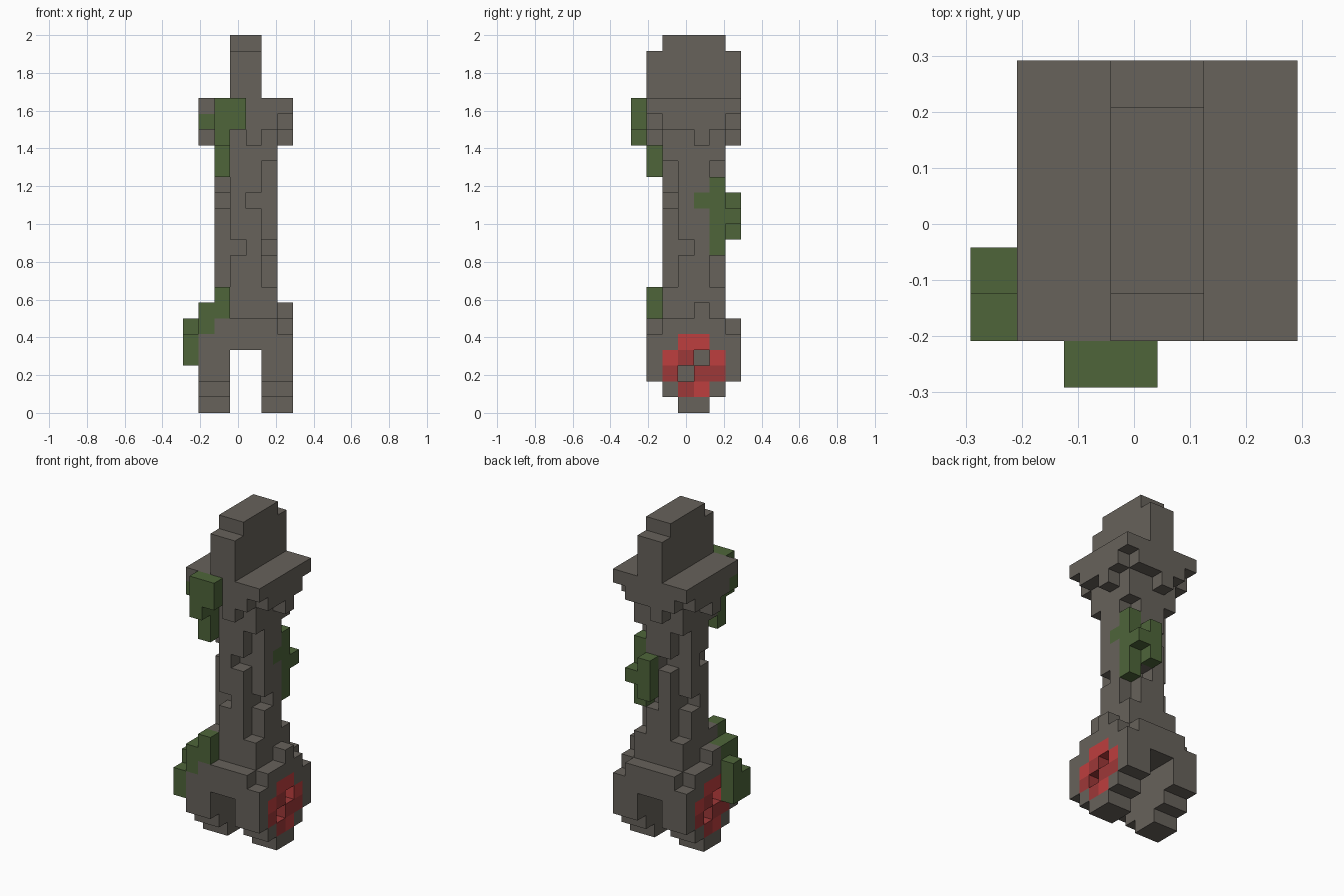
import bpy, bmesh
from mathutils import Vector

cube = bpy.data.objects.get("Cube")
if cube:
    bpy.data.objects.remove(cube, do_unlink=True)

UNIT = 1 / 12                                  # edge of one block
ORIGIN = Vector((-3.5 * UNIT, -3.5 * UNIT, 0))


def material(name, rgb):
    lin = [((c / 255 + 0.055) / 1.055) ** 2.4 for c in rgb] + [1]
    m = bpy.data.materials.new(name)
    m.use_nodes = True
    m.diffuse_color = lin
    bsdf = next(n for n in m.node_tree.nodes if n.type == 'BSDF_PRINCIPLED')
    bsdf.inputs["Base Color"].default_value = lin
    bsdf.inputs["Roughness"].default_value = 0.9
    return m


stone = material("stone grey", (103, 98, 91))
moss = material("moss green", (78, 101, 58))
red = material("bright red", (190, 62, 62))
dark_red = material("dark red", (158, 56, 56))


def box(x0, x1, y0, y1, z0, z1):
    """Block cells in the inclusive ranges."""
    return {(x, y, z) for x in range(x0, x1 + 1)
            for y in range(y0, y1 + 1) for z in range(z0, z1 + 1)}


def turn(cells, quarters):
    """Rotate cells about the centre of the tower in quarter turns."""
    for _ in range(quarters):
        cells = {(7 - y, x, z) for x, y, z in cells}
    return set(cells)


def around(cells, turns=(0, 1, 2, 3)):
    return set().union(*(turn(cells, q) for q in turns))


# Wheel emblem on each side of the base
ring_bright = around({(6, 3, 4), (6, 4, 4), (6, 2, 3), (6, 5, 3), (6, 4, 1)}, (0, 2))
ring_dark = around({(6, 3, 3), (6, 2, 2), (6, 4, 2), (6, 5, 2), (6, 3, 1)}, (0, 2))
ring_holes = around({(6, 4, 3), (6, 3, 2)}, (0, 2))

# Base: stepped feet, open passage from front to back, clipped upper corners
base = box(1, 6, 3, 4, 0, 0) | box(1, 6, 2, 5, 1, 1) | box(1, 6, 1, 6, 2, 5)
base -= box(3, 4, 1, 6, 0, 3)
base -= around({(6, 6, 5)})
base |= around({(6, 4, 6)}, (0, 2))
base -= ring_bright | ring_dark | ring_holes

# Column: cross section with worn notches, square collars at both ends
column = box(2, 5, 2, 5, 6, 17)
column -= around(box(5, 5, 5, 5, 8, 15))
column -= around({(3, 2, 10), (4, 2, 13)})

# Head: slab, clipped course and brackets under it
head = box(1, 6, 1, 6, 18, 19) - around({(6, 6, 18)})
head |= around({(6, 4, 17)})

# Fin on top
fin = box(3, 4, 1, 6, 20, 22) | box(3, 4, 2, 5, 23, 23)

# Moss patches
lower_moss = (box(0, 0, 2, 2, 3, 5) | box(0, 0, 1, 1, 3, 4) | box(1, 1, 1, 1, 5, 6)
              | box(2, 2, 1, 1, 6, 7) | {(1, 2, 6)})
back_moss = (box(5, 5, 5, 5, 10, 14) | box(4, 4, 6, 6, 11, 13)
             | {(5, 4, 13), (5, 6, 12)})
upper_moss = (box(2, 3, 0, 0, 18, 19) | {(2, 0, 17), (1, 1, 18)}
              | box(2, 2, 1, 1, 15, 17))

parts = [
    ("lower_moss", lower_moss, moss), ("back_moss", back_moss, moss),
    ("upper_moss", upper_moss, moss),
    ("emblem_bright_blocks", ring_bright, red),
    ("emblem_dark_blocks", ring_dark, dark_red),
    ("base", base, stone), ("column", column, stone),
    ("head", head, stone), ("top_fin", fin, stone),
]
solid = set().union(*(cells for _, cells, _ in parts))


def build(name, cells, mat):
    """Skin the cells, leaving out faces buried against other blocks."""
    bm = bmesh.new()
    verts = {}

    def vert(p):
        if p not in verts:
            verts[p] = bm.verts.new(ORIGIN + Vector(p) * UNIT)
        return verts[p]

    for cell in sorted(cells):
        for axis in range(3):
            u, v = (axis + 1) % 3, (axis + 2) % 3
            for side in (0, 1):
                near = list(cell)
                near[axis] += 2 * side - 1
                if tuple(near) in solid:
                    continue
                loop = []
                for du, dv in ((0, 0), (1, 0), (1, 1), (0, 1)):
                    p = list(cell)
                    p[axis] += side
                    p[u] += du
                    p[v] += dv
                    loop.append(vert(tuple(p)))
                bm.faces.new(loop if side else loop[::-1])
    # Merge coplanar squares into clean flat faces
    bmesh.ops.dissolve_limit(bm, angle_limit=0.01, verts=bm.verts[:], edges=bm.edges[:])
    mesh = bpy.data.meshes.new(name)
    bm.to_mesh(mesh)
    bm.free()
    mesh.materials.append(mat)
    bpy.context.collection.objects.link(bpy.data.objects.new(name, mesh))


taken = set()
for part_name, part_cells, part_mat in parts:
    build(part_name, part_cells - taken, part_mat)
    taken |= part_cells
